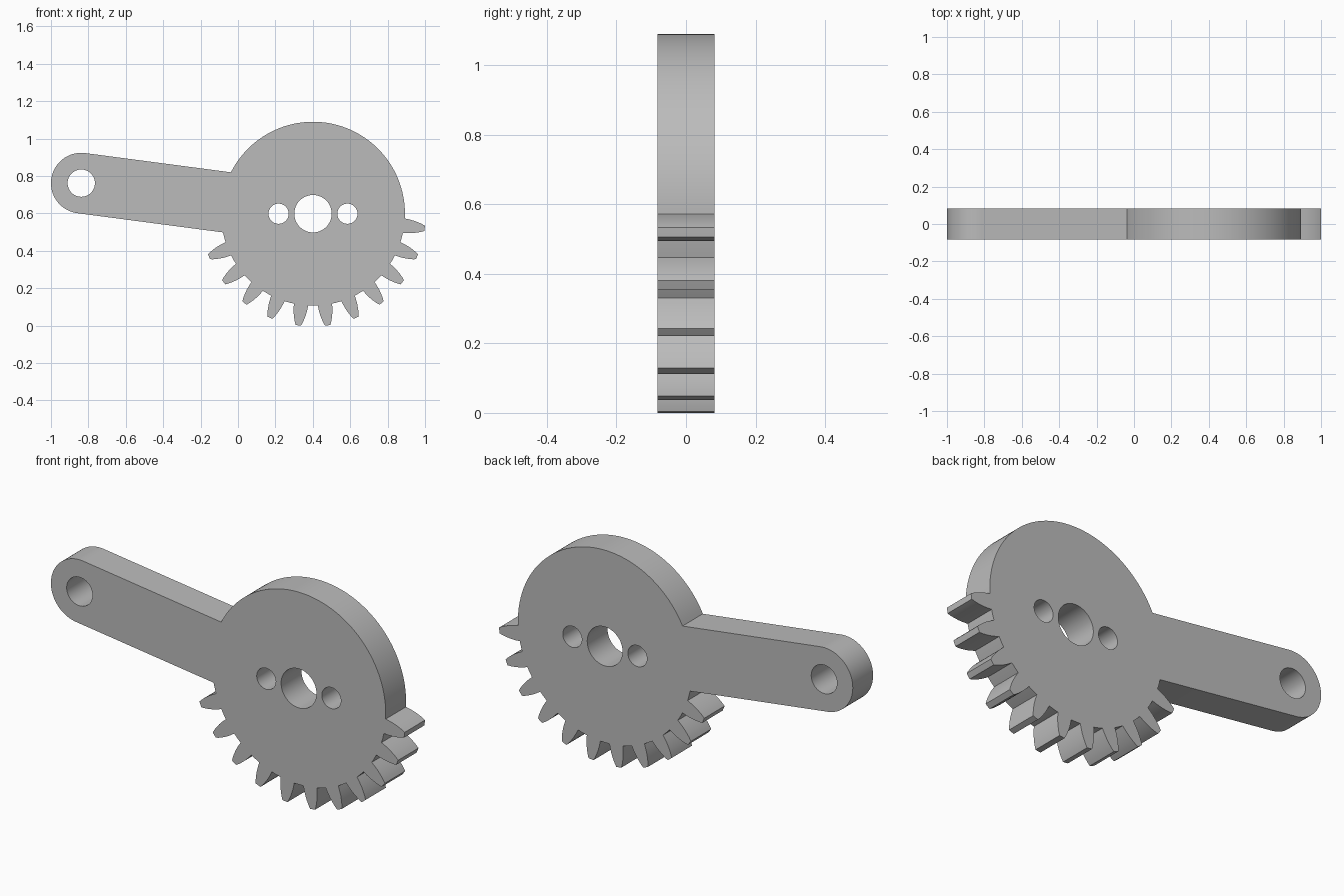
import bpy, bmesh
from math import radians, degrees, sin, cos, asin, atan2
from mathutils import Matrix, Vector

if "Cube" in bpy.data.objects:
    bpy.data.objects.remove(bpy.data.objects["Cube"], do_unlink=True)

HUB = Vector((0.401, 0.5985))
PIVOT = Vector((-0.838, 0.762))
ROOT_R, TIP_R, ARM_R = 0.4915, 0.602, 0.162
HALF_THICK = 0.082
TEETH, PITCH, FIRST = 11, 15, 202.5
# Tooth flank: radius and half angle in degrees
FLANK = [(ROOT_R, 4.5), (0.515, 4.1), (0.54, 3.55), (0.565, 2.8), (0.585, 2.1), (TIP_R, 1.35)]


def polar(centre, radius, angle):
    a = radians(angle)
    return centre + radius * Vector((cos(a), sin(a)))


def arc(centre, radius, start, end, steps):
    return [polar(centre, radius, start + (end - start) * i / steps)
            for i in range(steps + 1)]


def tooth(angle):
    rising = [polar(HUB, r, angle - h) for r, h in FLANK]
    falling = [polar(HUB, r, angle + h) for r, h in reversed(FLANK)]
    return rising + [polar(HUB, TIP_R, angle)] + falling


# Outline: plain rim, rounded arm, then the toothed sector
direction = PIVOT - HUB
arm_angle = degrees(atan2(direction.y, direction.x))
spread = degrees(asin(ARM_R / ROOT_R))
last_tooth = FIRST + PITCH * (TEETH - 1)
outline = arc(HUB, ROOT_R, last_tooth + FLANK[0][1] - 360, arm_angle - spread, 72)[1:]
outline += arc(PIVOT, ARM_R, arm_angle - 90, arm_angle + 90, 40)
outline += arc(HUB, ROOT_R, arm_angle + spread, FIRST - FLANK[0][1], 3)[:-1]
for i in range(TEETH):
    centre_angle = FIRST + i * PITCH
    outline += tooth(centre_angle)
    if i < TEETH - 1:
        outline.append(polar(HUB, ROOT_R, centre_angle + PITCH / 2))

# Bores: axle, two screw holes and the arm pivot
side = Vector((0.184, 0))
bores = [(HUB, 0.1), (HUB - side, 0.054), (HUB + side, 0.054), (PIVOT, 0.073)]
loops = [outline] + [arc(c, r, 0, 360, 48)[:-1] for c, r in bores]

# Filled profile with thickness
curve = bpy.data.curves.new("gear_arm_profile", "CURVE")
curve.dimensions = "2D"
curve.fill_mode = "BOTH"
curve.extrude = HALF_THICK
for loop in loops:
    spline = curve.splines.new("POLY")
    spline.points.add(len(loop) - 1)
    for point, p in zip(spline.points, loop):
        point.co = (p.x, p.y, 0, 1)
    spline.use_cyclic_u = True
profile = bpy.data.objects.new("gear_arm_profile", curve)
bpy.context.collection.objects.link(profile)
bpy.context.view_layer.update()
graph = bpy.context.evaluated_depsgraph_get()
mesh = bpy.data.meshes.new_from_object(profile.evaluated_get(graph))
bpy.data.objects.remove(profile, do_unlink=True)

# Stand the plate upright and weld it
bm = bmesh.new()
bm.from_mesh(mesh)
bmesh.ops.remove_doubles(bm, verts=bm.verts, dist=0.0001)
bmesh.ops.transform(bm, matrix=Matrix.Rotation(radians(90), 4, "X"), verts=bm.verts)
bmesh.ops.recalc_face_normals(bm, faces=bm.faces)
bm.to_mesh(mesh)
bm.free()

gear_arm = bpy.data.objects.new("gear_sector_arm", mesh)
bpy.context.collection.objects.link(gear_arm)

# Plain grey material
grey = bpy.data.materials.new("plain_grey")
grey.use_nodes = True
colour = (0.5, 0.5, 0.5, 1)
grey.diffuse_color = colour
grey.node_tree.nodes["Principled BSDF"].inputs["Base Color"].default_value = colour
mesh.materials.clear()
mesh.materials.append(grey)

bpy.ops.object.select_all(action="DESELECT")
gear_arm.select_set(True)
bpy.context.view_layer.objects.active = gear_arm
bpy.ops.object.shade_smooth_by_angle(angle=radians(30))
